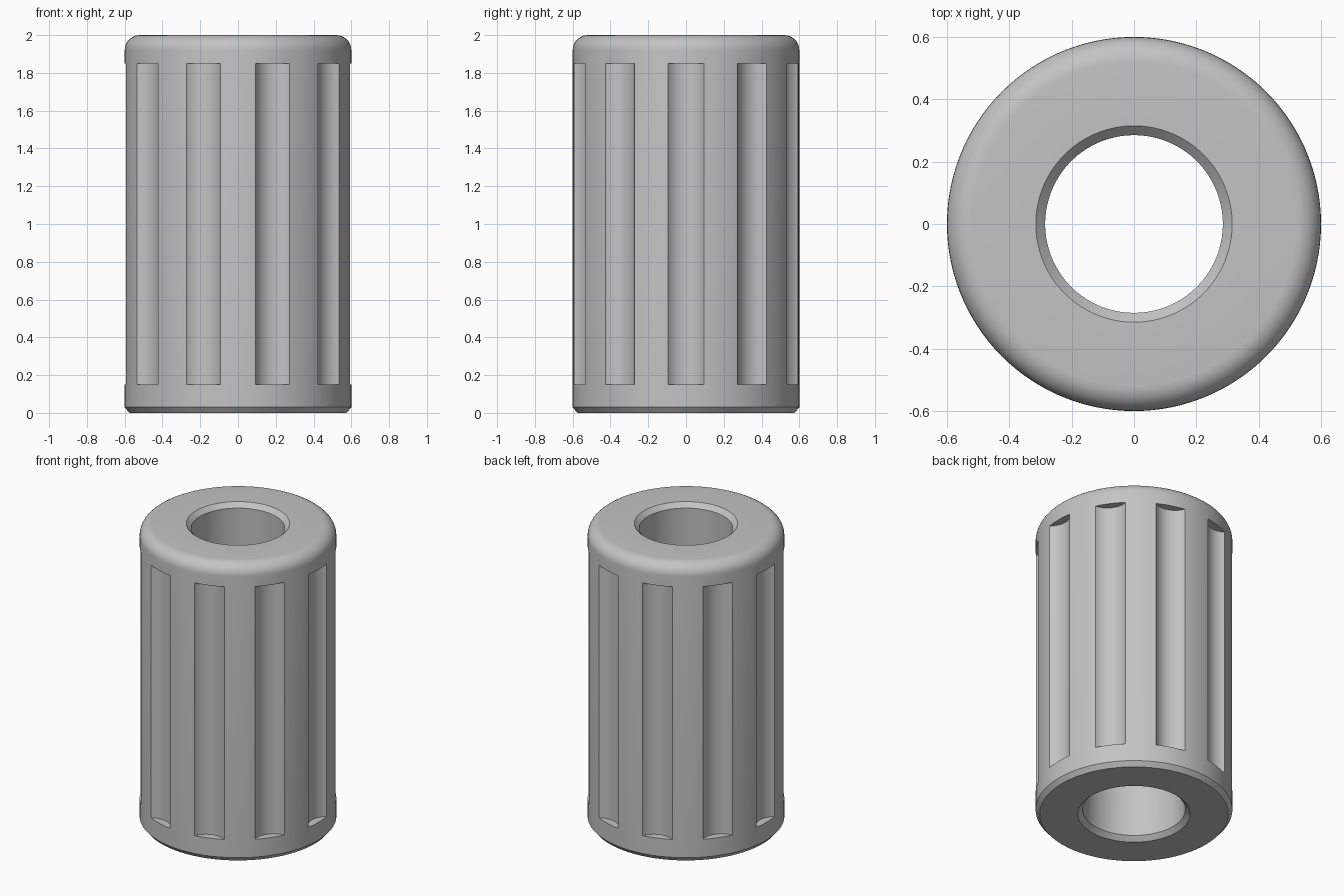
import bpy, bmesh, math
from mathutils import Matrix

if "Cube" in bpy.data.objects:
    bpy.data.objects.remove(bpy.data.objects["Cube"])

SEGMENTS = 120
GROOVES = 10

grey = bpy.data.materials.new("mid grey")
grey.diffuse_color = (0.55, 0.55, 0.55, 1)
grey.use_nodes = True
grey.node_tree.nodes["Principled BSDF"].inputs["Base Color"].default_value = grey.diffuse_color


def make_object(name, bm):
    bmesh.ops.recalc_face_normals(bm, faces=bm.faces)
    mesh = bpy.data.meshes.new(name)
    bm.to_mesh(mesh)
    bm.free()
    mesh.materials.append(grey)
    obj = bpy.data.objects.new(name, mesh)
    bpy.context.collection.objects.link(obj)
    return obj


def lathe(name, profile):
    """Revolve a closed (radius, z) profile around the z axis."""
    bm = bmesh.new()
    rings = []
    for i in range(SEGMENTS):
        a = 2 * math.pi * i / SEGMENTS
        rings.append([bm.verts.new((r * math.cos(a), r * math.sin(a), z))
                      for r, z in profile])
    n = len(profile)
    for i in range(SEGMENTS):
        p, q = rings[i], rings[(i + 1) % SEGMENTS]
        for j in range(n):
            k = (j + 1) % n
            bm.faces.new((p[j], q[j], q[k], p[k]))
    return make_object(name, bm)


# Sleeve: chamfered base, rounded top shoulder, slightly tapered bore
fillet = 0.08
profile = [(0.343, 0), (0.575, 0), (0.6, 0.03)]
for i in range(9):
    a = math.pi / 2 * i / 8
    profile.append((0.6 - fillet + fillet * math.cos(a),
                    2 - fillet + fillet * math.sin(a)))
profile += [(0.315, 2), (0.285, 1.97), (0.313, 0.03)]
sleeve = lathe("grooved_sleeve", profile)

# Groove cutters: upright rods evenly spaced around the outside
half_width, depth = 0.095, 0.045
rod_radius = (half_width ** 2 + depth ** 2) / (2 * depth)
rod_distance = math.sqrt(0.6 ** 2 - half_width ** 2) - depth + rod_radius
bm = bmesh.new()
for i in range(GROOVES):
    place = (Matrix.Rotation(2 * math.pi * i / GROOVES, 4, 'Z')
             @ Matrix.Translation((rod_distance, 0, 1)))
    bmesh.ops.create_cone(bm, cap_ends=True, segments=64, radius1=rod_radius,
                          radius2=rod_radius, depth=1.7, matrix=place)
cutter = make_object("groove_cutter", bm)
cutter.hide_render = True

# Cut the grooves, then smooth the curved surfaces
cut = sleeve.modifiers.new("grooves", 'BOOLEAN')
cut.operation = 'DIFFERENCE'
cut.solver = 'EXACT'
cut.object = cutter
bpy.context.view_layer.objects.active = sleeve
sleeve.select_set(True)
bpy.ops.object.modifier_apply(modifier=cut.name)
bpy.data.objects.remove(cutter, do_unlink=True)
bpy.ops.object.shade_smooth_by_angle(angle=math.radians(25))
